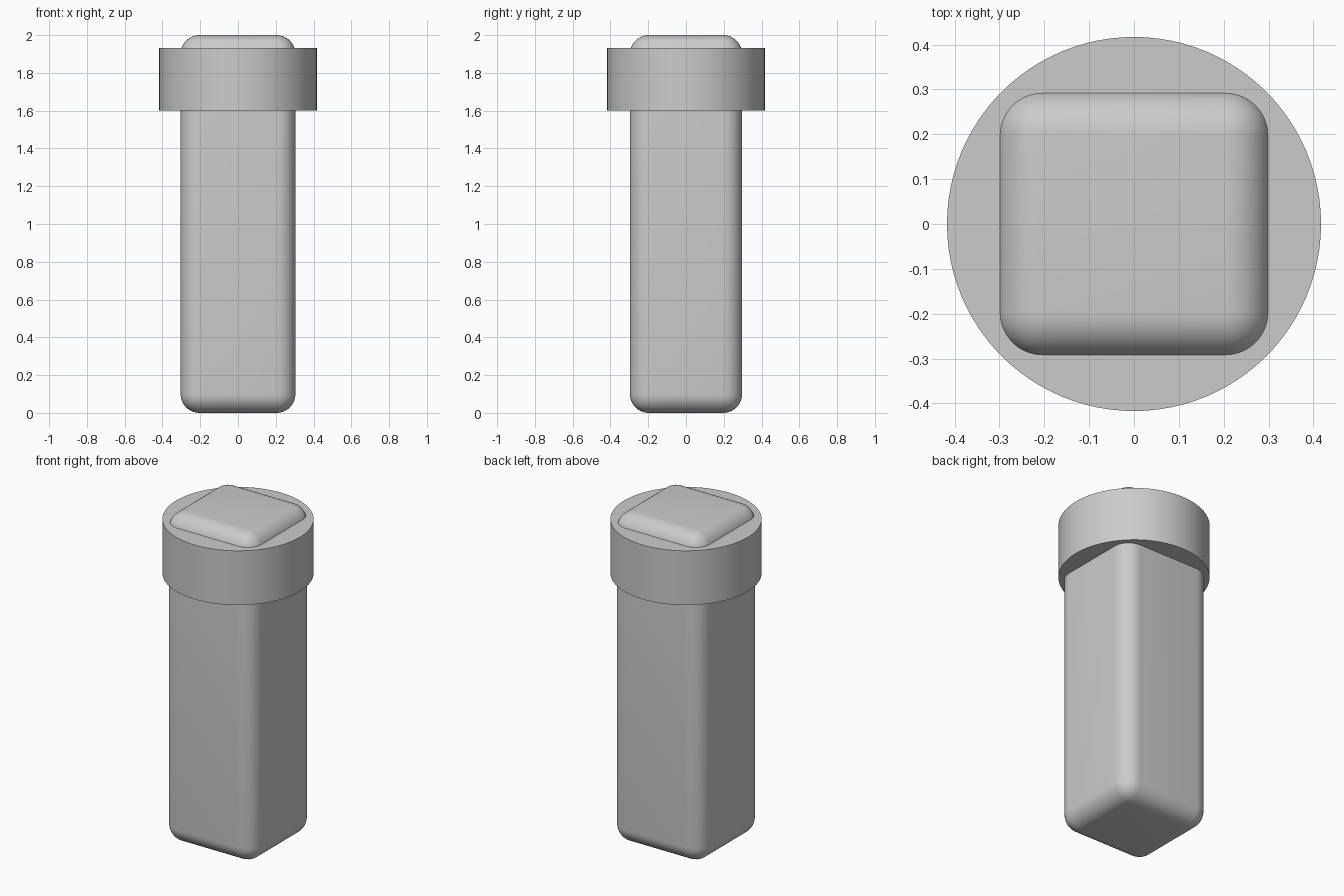
import bpy
import math

cube = bpy.data.objects.get("Cube")
if cube:
    bpy.data.objects.remove(cube, do_unlink=True)

# Single grey material
grey = bpy.data.materials.new("plain_grey")
grey.use_nodes = True
colour = (0.6, 0.6, 0.6, 1)
grey.diffuse_color = colour
grey.node_tree.nodes["Principled BSDF"].inputs["Base Color"].default_value = colour


def finish(obj, name):
    obj.name = name
    obj.data.materials.append(grey)
    bpy.ops.object.shade_smooth_by_angle(angle=math.radians(35))


# Tall post with rounded edges
bpy.ops.mesh.primitive_cube_add(size=1, location=(0, 0, 1))
post = bpy.context.object
post.scale = (0.608, 0.594, 2)
bpy.ops.object.transform_apply(location=False, rotation=False, scale=True)
bevel = post.modifiers.new("rounded_edges", "BEVEL")
bevel.width = 0.1
bevel.segments = 10
bpy.ops.object.modifier_apply(modifier=bevel.name)
finish(post, "post")

# Round collar near the top
bpy.ops.mesh.primitive_cylinder_add(vertices=96, radius=0.417, depth=0.33,
                                    location=(0, 0, 1.767))
finish(bpy.context.object, "collar")
